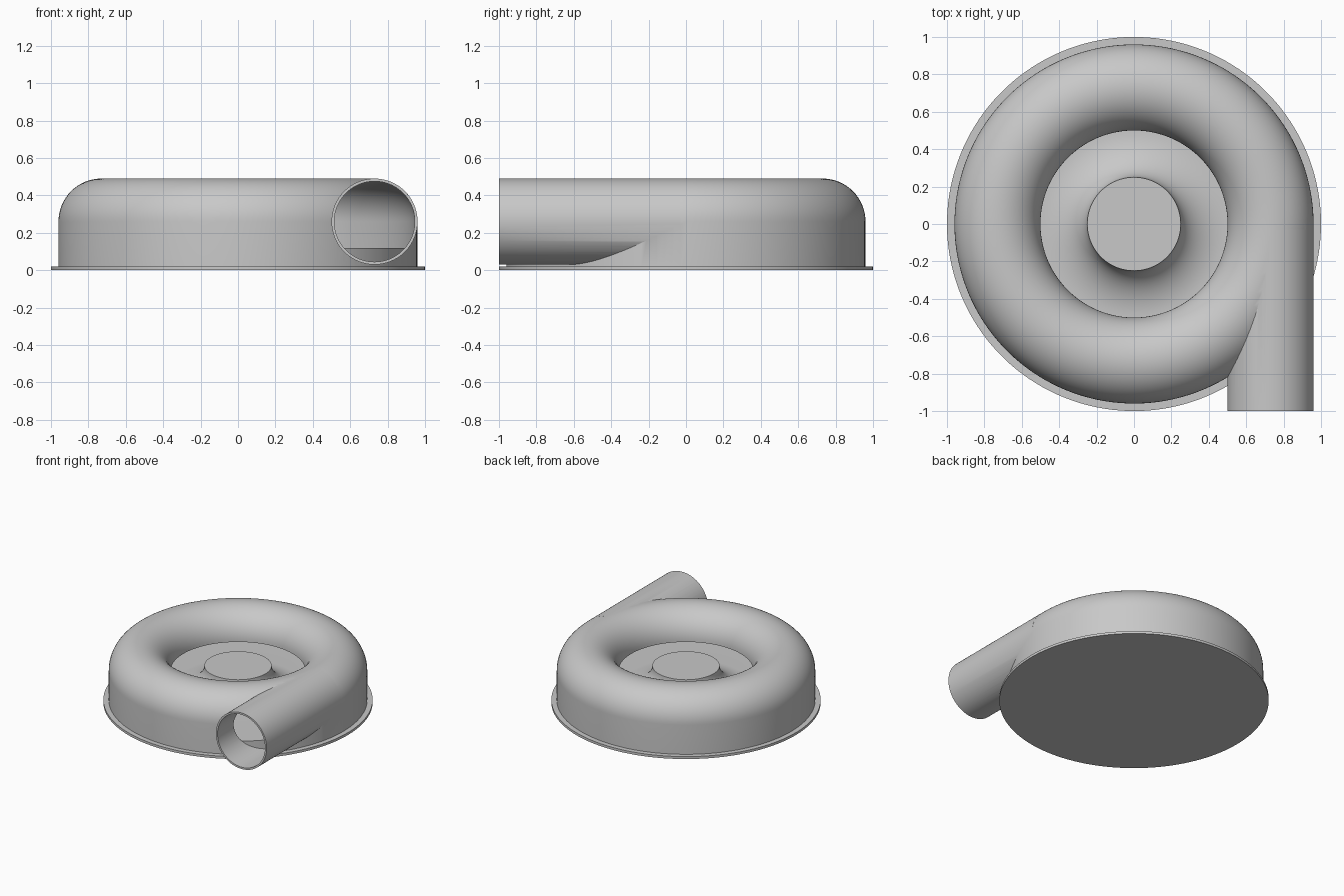
import bpy
import bmesh
import math
from mathutils import Matrix, Vector

cube = bpy.data.objects.get("Cube")
if cube:
    bpy.data.objects.remove(cube, do_unlink=True)

grey = bpy.data.materials.new("cast grey")
grey.use_nodes = True
GREY = (0.58, 0.58, 0.58, 1)
grey.diffuse_color = GREY
grey.node_tree.nodes["Principled BSDF"].inputs["Base Color"].default_value = GREY

TUBE_R, TUBE_Z = 0.73, 0.26   # centre of the scroll cross-section
OUTER, INNER = 0.23, 0.215    # outside and bore radius


def add_object(name, bm):
    bmesh.ops.recalc_face_normals(bm, faces=bm.faces)
    mesh = bpy.data.meshes.new(name)
    bm.to_mesh(mesh)
    bm.free()
    mesh.materials.append(grey)
    obj = bpy.data.objects.new(name, mesh)
    bpy.context.collection.objects.link(obj)
    return obj


def lathe(name, profile, closed=False, steps=144):
    """Spin an (r, z) profile around the z axis."""
    bm = bmesh.new()
    verts = [bm.verts.new((r, 0, z)) for r, z in profile]
    edges = [bm.edges.new(pair) for pair in zip(verts, verts[1:])]
    if closed:
        edges.append(bm.edges.new((verts[-1], verts[0])))
    bmesh.ops.rotate(bm, verts=bm.verts, matrix=Matrix.Rotation(0.011, 3, "Z"))
    bmesh.ops.spin(bm, geom=verts + edges, axis=(0, 0, 1), cent=(0, 0, 0),
                   angle=2 * math.pi, steps=steps, use_merge=False)
    bmesh.ops.remove_doubles(bm, verts=bm.verts, dist=0.00005)
    return add_object(name, bm)


def pipe(name, radius, y0, y1):
    """Solid cylinder along y through the scroll centre."""
    bm = bmesh.new()
    place = Matrix.Translation(Vector((TUBE_R, (y0 + y1) / 2, TUBE_Z)))
    bmesh.ops.create_cone(bm, cap_ends=True, segments=96, radius1=radius,
                          radius2=radius, depth=y1 - y0,
                          matrix=place @ Matrix.Rotation(math.pi / 2, 4, "X"))
    return add_object(name, bm)


def arch(radius, steps=32):
    """Half circle from the outer wall over the top to the inner rim."""
    return [(TUBE_R + radius * math.cos(math.pi * i / steps),
             TUBE_Z + radius * math.sin(math.pi * i / steps))
            for i in range(steps + 1)]


def boolean(target, tool, operation):
    mod = target.modifiers.new(operation, "BOOLEAN")
    mod.operation = operation
    mod.solver = "EXACT"
    mod.object = tool
    bpy.context.view_layer.objects.active = target
    bpy.ops.object.modifier_apply(modifier=mod.name)
    bpy.data.objects.remove(tool, do_unlink=True)


# Scroll casing with tangential outlet, hollowed by matching bores
casing = lathe("scroll_casing", [(TUBE_R + OUTER, 0.01)] + arch(OUTER)
               + [(TUBE_R - OUTER, 0.01)], closed=True)
boolean(casing, pipe("outlet_pipe", OUTER, -1, -0.03), "UNION")
boolean(casing, lathe("scroll_bore", [(TUBE_R + INNER, -0.05)] + arch(INNER)
                      + [(0.4, TUBE_Z), (0.4, -0.05)], closed=True), "DIFFERENCE")
boolean(casing, pipe("outlet_bore", INNER, -1.1, -0.033), "DIFFERENCE")

# Thin round mounting flange
flange = lathe("base_flange", [(0, 0), (1, 0), (1, 0.02), (0, 0.02)])

# Central hub flaring down to the raised floor
flare = [(0.5 - 0.25 * math.cos(a), 0.3 - 0.18 * math.sin(a))
         for a in (math.pi / 2 * i / 16 for i in range(17))]
hub = lathe("hub_and_floor", [(0, 0.3)] + flare
            + [(0.943, 0.12), (0.943, 0.01), (0, 0.01)])

# Smooth curves, crisp edges
for obj in (casing, flange, hub):
    bpy.ops.object.select_all(action="DESELECT")
    obj.select_set(True)
    bpy.context.view_layer.objects.active = obj
    bpy.ops.object.shade_smooth_by_angle(angle=math.radians(30))
